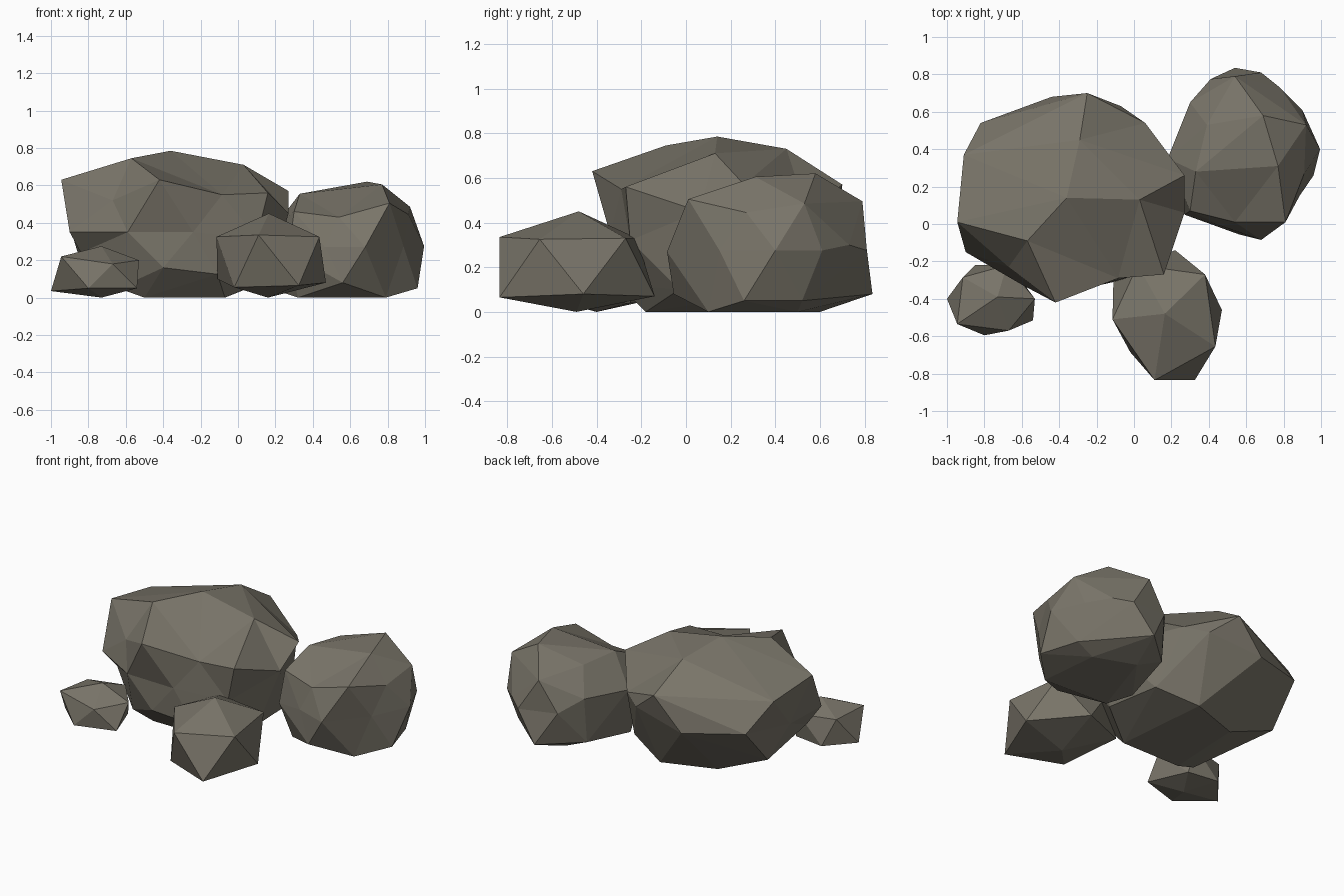
import bpy
import bmesh
from mathutils import Vector

# Remove the default cube only
default_cube = bpy.data.objects.get("Cube")
if default_cube:
    bpy.data.objects.remove(default_cube, do_unlink=True)


def make_material(name, colour):
    """Plain matte material with one flat colour."""
    material = bpy.data.materials.new(name)
    material.use_nodes = True
    material.diffuse_color = colour
    shader = next(n for n in material.node_tree.nodes if n.type == "BSDF_PRINCIPLED")
    shader.inputs["Base Color"].default_value = colour
    shader.inputs["Roughness"].default_value = .9
    return material


stone = make_material("warm grey stone", (.19, .175, .14, 1))


def make_boulder(name, crown, waist, base):
    """Faceted boulder: a triangulated ball whose corners are pushed to the
    given places, so that shallow dents between the corners are kept."""
    corners = [Vector(corner) for corner in crown + waist + base]
    low = Vector(map(min, zip(*corners)))
    high = Vector(map(max, zip(*corners)))
    middle = (low + high) / 2
    size = high - low
    bm = bmesh.new()
    place = {}
    for corner in corners:
        offset = corner - middle
        ball = Vector(o / s for o, s in zip(offset, size)).normalized()
        place[bm.verts.new(ball)] = corner
    bmesh.ops.convex_hull(bm, input=bm.verts[:], use_existing_faces=False)
    for vert, corner in place.items():
        vert.co = corner
    bmesh.ops.recalc_face_normals(bm, faces=bm.faces[:])
    mesh = bpy.data.meshes.new(name)
    bm.to_mesh(mesh)
    bm.free()
    mesh.materials.append(stone)
    boulder = bpy.data.objects.new(name, mesh)
    bpy.context.collection.objects.link(boulder)


# Large main boulder
make_boulder(
    "large_boulder",
    crown=[(-.36, .14, .785), (-.57, -.09, .745), (.03, .13, .71),
           (-.29, .45, .73), (-.945, .01, .63), (-.42, -.42, .63),
           (.16, -.27, .56), (.27, .26, .57), (-.25, .70, .57),
           (-.91, .37, .58), (-.085, -.29, .55), (-.67, -.23, .52)],
    waist=[(-.82, .54, .40), (-.44, .68, .36), (-.07, .63, .42),
           (.06, .54, .45), (.27, .06, .45), (-.24, -.34, .35),
           (-.59, -.33, .35), (-.90, -.15, .35), (.10, -.25, .32),
           (-.89, .17, .35)],
    base=[(-.84, -.08, .24), (-.83, .32, .15), (-.40, -.34, .16),
          (-.11, -.31, .125), (-.64, -.20, .05), (-.50, -.18, 0),
          (-.07, -.18, 0), (.17, -.03, .10), (.13, .36, .08),
          (-.13, .46, 0), (-.475, .34, 0)],
)

# Medium boulder beside it
make_boulder(
    "medium_boulder",
    crown=[(.69, .58, .62), (.77, .31, .605), (.81, .01, .505),
           (.92, .53, .485), (.54, .79, .495), (.39, .53, .54),
           (.33, .28, .555), (.30, .07, .46), (.91, .27, .445),
           (.54, .01, .43)],
    waist=[(.995, .40, .275), (.90, .61, .275), (.68, .81, .275),
           (.78, .73, .30), (.41, .775, .30), (.30, .65, .38),
           (.18, .35, .36), (.27, .05, .24), (.465, -.01, .27),
           (.68, -.085, .27), (.885, .15, .275)],
    base=[(.96, .26, .05), (.56, -.055, .08), (.54, .835, .08),
          (.88, .52, .05), (.23, .26, .03), (.30, .62, .08),
          (.32, .12, 0), (.79, .10, 0), (.75, .50, 0), (.48, .60, 0)],
)

# Small boulder at the front
make_boulder(
    "front_boulder",
    crown=[(.165, -.48, .45)],
    waist=[(.11, -.835, .335), (.435, -.655, .325), (.38, -.27, .33),
           (.02, -.22, .33), (-.115, -.51, .325)],
    base=[(.325, -.835, .065), (.47, -.46, .08), (.22, -.14, .07),
          (-.11, -.30, .10), (-.02, -.685, .055), (.16, -.49, 0)],
)

# Smallest stone at the side
make_boulder(
    "small_stone",
    crown=[(-.73, -.39, .275)],
    waist=[(-.945, -.535, .22), (-.67, -.57, .18), (-.53, -.40, .20),
           (-.68, -.22, .21), (-.915, -.285, .21)],
    base=[(-1, -.40, .035), (-.80, -.595, .05), (-.54, -.515, .05),
          (-.64, -.25, .04), (-.85, -.22, .04), (-.73, -.40, 0)],
)
